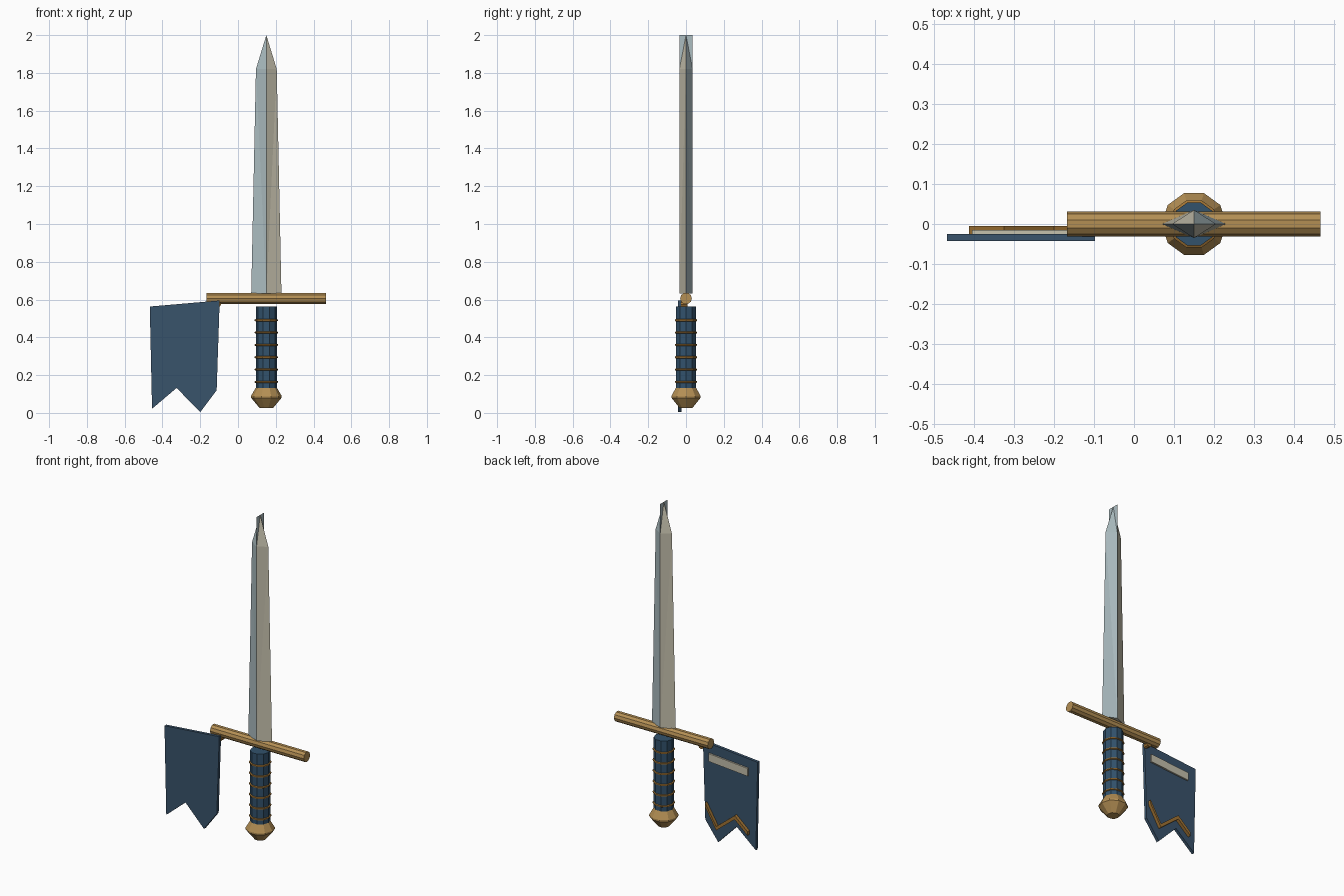
import bpy, bmesh, math
from mathutils import Matrix, Vector

if "Cube" in bpy.data.objects:
    bpy.data.objects.remove(bpy.data.objects["Cube"])

AXIS = 0.15   # x position of the sword's long axis
SIDES = 10


def material(name, *srgb):
    rgb = [((c / 255 + 0.055) / 1.055) ** 2.4 for c in srgb]
    mat = bpy.data.materials.new(name)
    mat.use_nodes = True
    mat.diffuse_color = (*rgb, 1)
    mat.node_tree.nodes["Principled BSDF"].inputs["Base Color"].default_value = (*rgb, 1)
    return mat


cool_steel = material("cool steel", 172, 189, 193)
warm_steel = material("warm steel", 196, 191, 172)
brass = material("brass", 180, 143, 84)
dark_brass = material("dark brass", 160, 115, 52)
navy = material("navy cloth", 57, 83, 107)
grip_blue = material("grip blue", 50, 82, 108)


def finish(name, bm, *mats):
    bmesh.ops.recalc_face_normals(bm, faces=bm.faces)
    mesh = bpy.data.meshes.new(name)
    bm.to_mesh(mesh)
    bm.free()
    for mat in mats:
        mesh.materials.append(mat)
    obj = bpy.data.objects.new(name, mesh)
    bpy.context.collection.objects.link(obj)
    return obj


def lathe(name, profile, mat):
    """Stack of (radius, z) rings around the sword axis, capped at both ends."""
    bm = bmesh.new()
    rings = []
    for r, z in profile:
        angles = [math.tau * i / SIDES for i in range(SIDES)]
        rings.append([bm.verts.new((AXIS + r * math.cos(a), r * math.sin(a), z)) for a in angles])
    for low, high in zip(rings, rings[1:]):
        for i in range(SIDES):
            j = (i + 1) % SIDES
            bm.faces.new((low[i], low[j], high[j], high[i]))
    bm.faces.new(rings[0])
    bm.faces.new(rings[-1])
    return finish(name, bm, mat)


def rod(name, centre, axis, radius, length, mat, sides=SIDES):
    bm = bmesh.new()
    bmesh.ops.create_cone(bm, cap_ends=True, segments=sides, radius1=radius,
                          radius2=radius, depth=length)
    turn = Vector((0, 0, 1)).rotation_difference(Vector(axis)).to_matrix().to_4x4()
    bm.transform(Matrix.Translation(centre) @ turn)
    return finish(name, bm, mat)


def plate(name, outline, front, back, mat):
    """Extrude an (x, z) outline from y = front to y = back."""
    bm = bmesh.new()
    face = bm.faces.new([bm.verts.new((x, front, z)) for x, z in outline])
    moved = bmesh.ops.extrude_face_region(bm, geom=[face], use_keep_orig=True)["geom"]
    bmesh.ops.translate(bm, vec=(0, back - front, 0),
                        verts=[v for v in moved if isinstance(v, bmesh.types.BMVert)])
    return finish(name, bm, mat)


# Blade: diamond section whose width closes to an upright fin at the tip
bm = bmesh.new()
depth = 0.035
rings = []
for half, z in ((0.08, 0.633), (0.055, 1.82), (0, 2.0)):
    rings.append([bm.verts.new((AXIS + x, y, z)) for x, y in
                  ((half, 0), (0, depth), (-half, 0), (0, -depth))])
bm.faces.new(rings[0])
for low, high in zip(rings, rings[1:]):
    for i in range(4):
        edge, ridge = (i, (i + 1) % 4) if i % 2 == 0 else ((i + 1) % 4, i)
        # Alternate quarters take the two steel tones
        for tri in ((low[edge], low[ridge], high[edge]),
                    (low[ridge], high[ridge], high[edge])):
            bm.faces.new(tri).material_index = (i + 1) % 2
blade = finish("blade", bm, warm_steel, cool_steel)

# Hilt
rod("crossguard", (0.149, 0, 0.606), (1, 0, 0), 0.031, 0.634, brass)
lathe("grip", [(0.056, 0.12), (0.056, 0.563)], grip_blue)
lathe("pommel", [(0.035, 0.025), (0.081, 0.08), (0.081, 0.09), (0.056, 0.133)], brass)

# Wire wraps around the grip
for n in range(6):
    z = 0.164 + 0.0653 * n
    lathe(f"grip_wrap_{n + 1}", [(0.054, z - 0.007), (0.062, z - 0.003),
                                 (0.062, z + 0.003), (0.054, z + 0.007)], dark_brass)

# Hanging pennant with a swallowtail hem
plate("pennant", [(-0.467, 0.563), (-0.097, 0.595), (-0.113, 0.12),
                  (-0.2, 0.004), (-0.325, 0.132), (-0.455, 0.022)], -0.043, -0.025, navy)
plate("pennant_bar", [(-0.405, 0.465), (-0.14, 0.486), (-0.14, 0.534), (-0.405, 0.513)],
      -0.026, -0.015, warm_steel)
zigzag = [(-0.412, 0.12), (-0.325, 0.195), (-0.2, 0.095), (-0.125, 0.22)]
plate("pennant_trim", [(x, z - 0.012) for x, z in zigzag] +
      [(x, z + 0.012) for x, z in reversed(zigzag)], -0.026, -0.005, dark_brass)
rod("pennant_peg", (-0.105, -0.01, 0.575), (0, 1, 0), 0.015, 0.034, dark_brass, 8)
